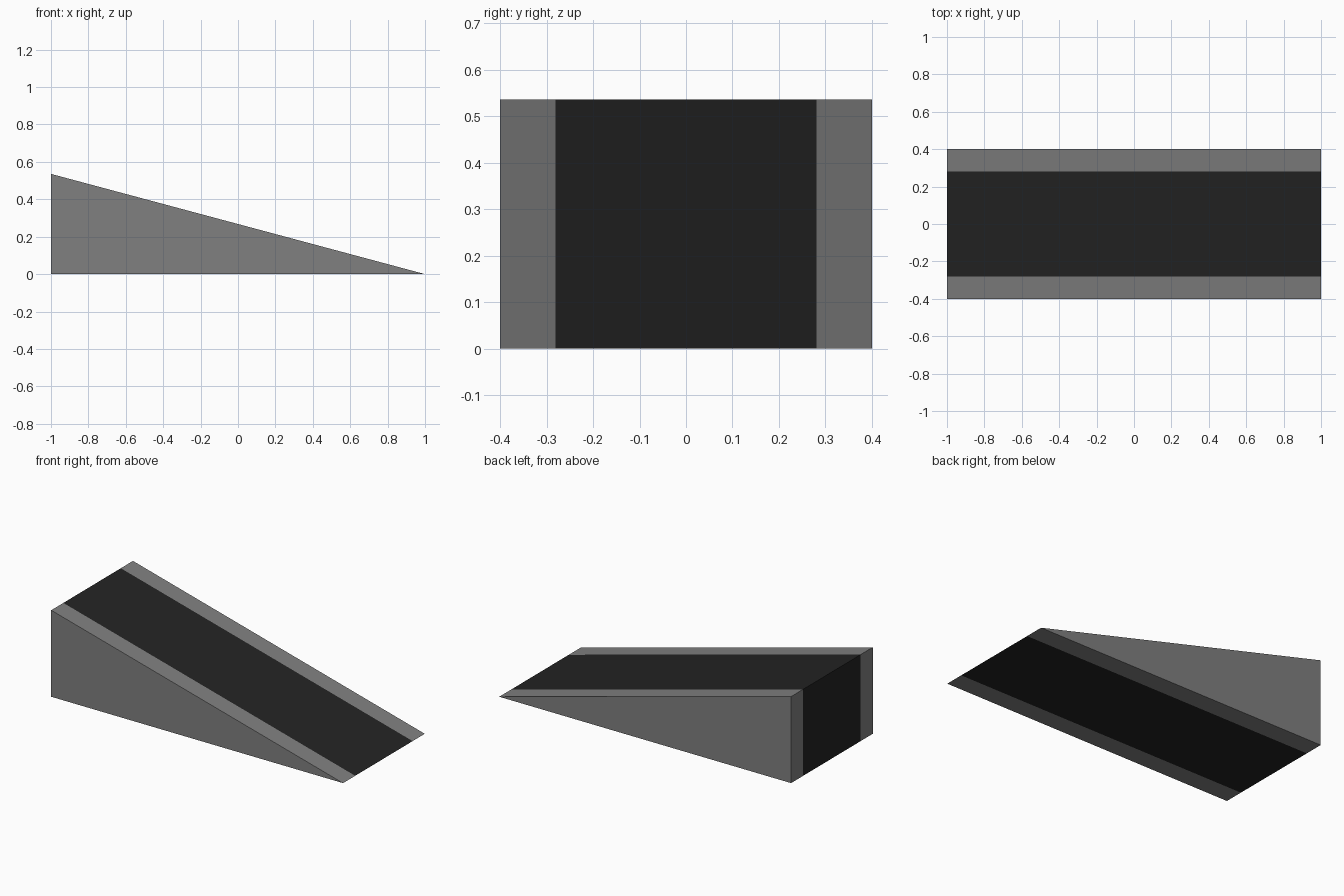
import bpy, bmesh, math

if "Cube" in bpy.data.objects:
    bpy.data.objects.remove(bpy.data.objects["Cube"])

HALF_WIDTH, STRIPE = 0.4, 0.281
HEIGHT = 2 * math.tan(math.radians(15))


def material(name, value):
    m = bpy.data.materials.new(name)
    m.diffuse_color = (value, value, value, 1)
    m.use_nodes = True
    m.node_tree.nodes["Principled BSDF"].inputs["Base Color"].default_value = m.diffuse_color
    return m


# Wedge: triangular side profile extruded across y
bm = bmesh.new()
profile = [(-1, 0), (1, 0), (-1, HEIGHT)]
side = bm.faces.new([bm.verts.new((x, -HALF_WIDTH, z)) for x, z in profile])
ext = bmesh.ops.extrude_face_region(bm, geom=[side])
moved = [v for v in ext["geom"] if isinstance(v, bmesh.types.BMVert)]
bmesh.ops.translate(bm, verts=moved, vec=(0, 2 * HALF_WIDTH, 0))

# Cut the edges of the dark band
for y in (-STRIPE, STRIPE):
    bmesh.ops.bisect_plane(bm, geom=bm.verts[:] + bm.edges[:] + bm.faces[:],
                           plane_co=(0, y, 0), plane_no=(0, 1, 0))
bmesh.ops.recalc_face_normals(bm, faces=bm.faces[:])

# Dark band wraps the slope, back and underside
for f in bm.faces:
    f.material_index = int(abs(f.calc_center_median().y) < STRIPE)

mesh = bpy.data.meshes.new("ramp")
bm.to_mesh(mesh)
bm.free()
mesh.materials.append(material("grey", 0.216))
mesh.materials.append(material("near_black", 0.017))
bpy.context.collection.objects.link(bpy.data.objects.new("ramp", mesh))
